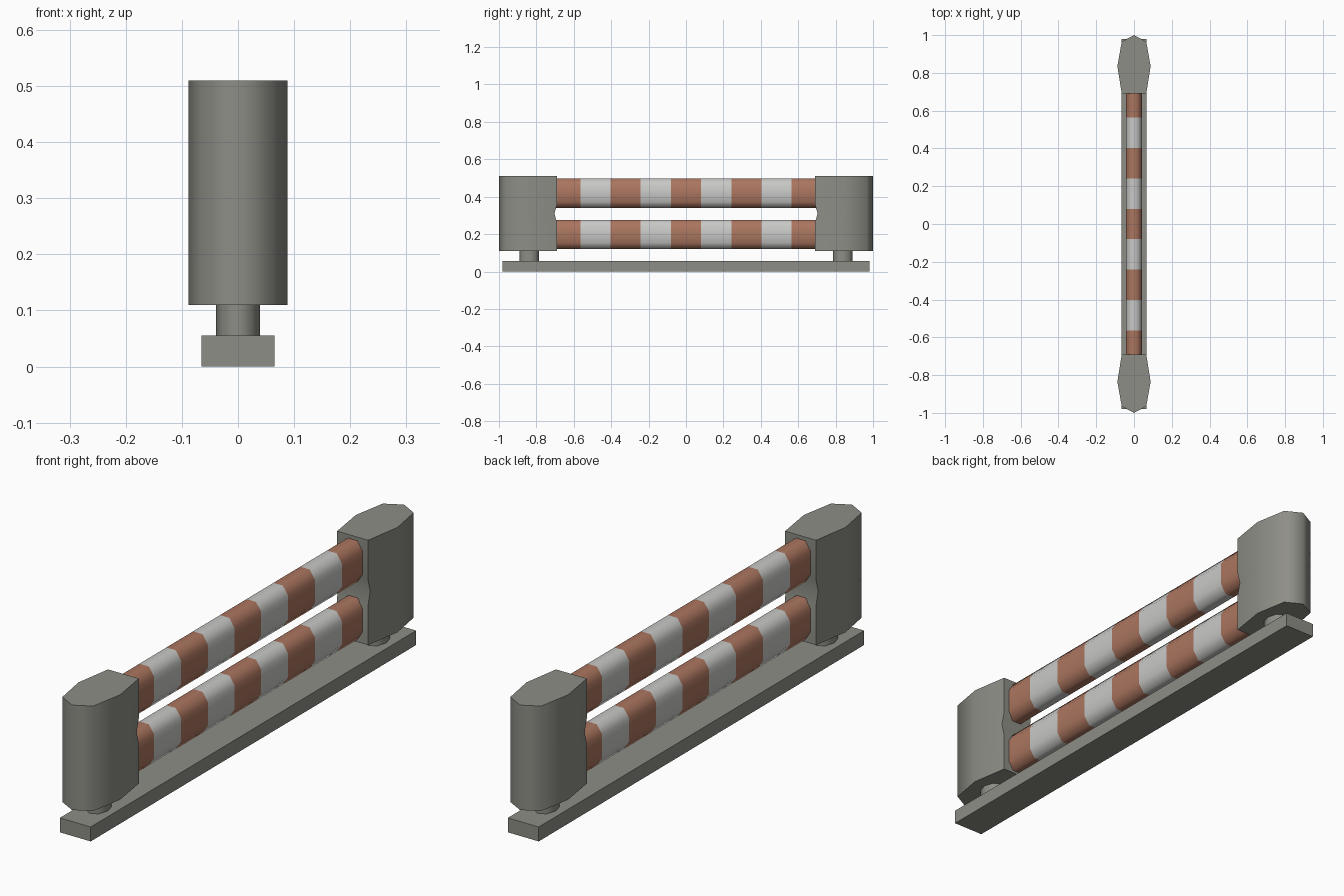
import bpy, bmesh, math

if "Cube" in bpy.data.objects:
    bpy.data.objects.remove(bpy.data.objects["Cube"])

def mat(name, c):
    m = bpy.data.materials.new(name)
    m.diffuse_color = (*c, 1)
    m.use_nodes = True
    m.node_tree.nodes["Principled BSDF"].inputs["Base Color"].default_value = m.diffuse_color
    return m

GREY = mat("warm_grey", (0.27, 0.27, 0.24))
BROWN = mat("stripe_brown", (0.41, 0.18, 0.115))
WHITE = mat("stripe_white", (0.58, 0.58, 0.57))

def loft(name, rings, mats, rule=None, smooth=True):
    """Skin a list of equal-length rings of points, with end caps."""
    bm = bmesh.new()
    vs = [[bm.verts.new(p) for p in r] for r in rings]
    n = len(vs[0])
    for i in range(len(vs) - 1):
        for k in range(n):
            f = bm.faces.new((vs[i][k], vs[i][(k + 1) % n],
                              vs[i + 1][(k + 1) % n], vs[i + 1][k]))
            if rule:
                f.material_index = rule(i)
    bm.faces.new(vs[0])
    bm.faces.new(vs[-1])
    bmesh.ops.recalc_face_normals(bm, faces=bm.faces[:])
    me = bpy.data.meshes.new(name)
    bm.to_mesh(me)
    bm.free()
    for m in mats:
        me.materials.append(m)
    ob = bpy.data.objects.new(name, me)
    bpy.context.collection.objects.link(ob)
    if smooth:
        bpy.ops.object.select_all(action='DESELECT')
        ob.select_set(True)
        bpy.context.view_layer.objects.active = ob
        bpy.ops.object.shade_smooth_by_angle(angle=math.radians(60))
    return ob

# Base plank
loft("base", [[(-.065, -.98, z), (.065, -.98, z), (.065, .98, z), (-.065, .98, z)]
              for z in (0, .055)], [GREY], smooth=False)

for s, side in ((-1, "front"), (1, "back")):
    # Short octagonal foot
    loft(side + "_foot", [[(.039 * math.cos(a * math.pi / 4),
                            s * .838 + .053 * math.sin(a * math.pi / 4), z)
                           for a in range(8)] for z in (.05, .115)], [GREY])
    # End post, with a small dent in its inner edge between the bars
    rings = []
    for z, inner in ((.11, .69), (.26, .69), (.31, .703), (.36, .69), (.51, .69)):
        outline = [(0, 1), (.065, .965), (.088, .835), (.065, inner),
                   (-.065, inner), (-.088, .835), (-.065, .965)]
        rings.append([(x, s * y, z) for x, y in outline])
    loft(side + "_post", rings, [GREY])

# Two striped bars with an octagonal section
section = [(.02, .078), (.042, .045), (.042, -.045), (.02, -.078),
           (-.02, -.078), (-.042, -.045), (-.042, .045), (-.02, .078)]
cuts = [-.73, -.565, -.403, -.242, -.08, .08, .242, .403, .565, .73]
for name, zc in (("lower_bar", .198), ("upper_bar", .418)):
    loft(name, [[(x, y, zc + z) for x, z in section] for y in cuts],
         [BROWN, WHITE], rule=lambda i: i % 2)
